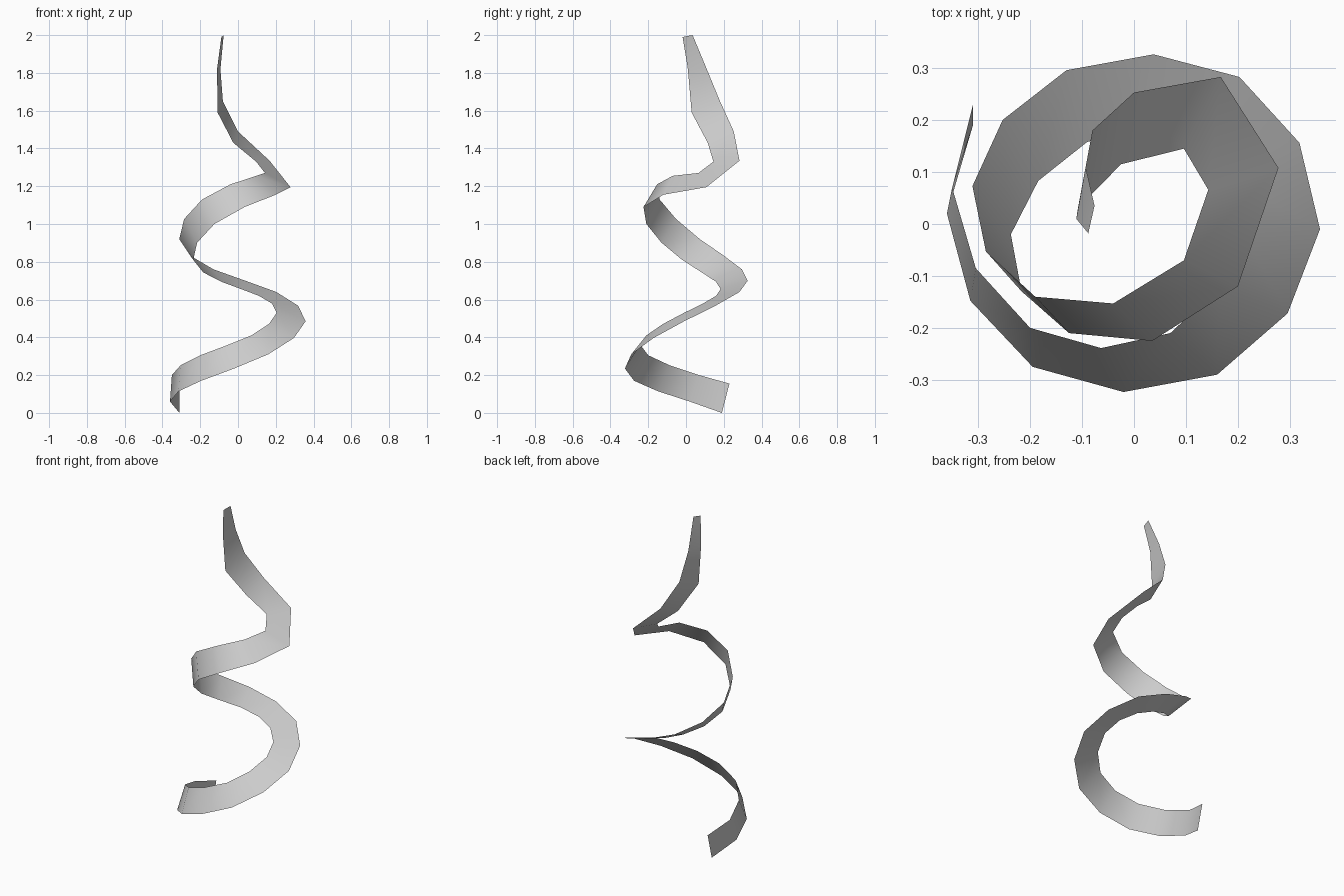
import bpy
import bmesh
from mathutils import Vector

# Remove the default object only
default = bpy.data.objects.get("Cube")
if default:
    bpy.data.objects.remove(default, do_unlink=True)


def make_material(name, colour):
    material = bpy.data.materials.new(name)
    material.use_nodes = True
    material.diffuse_color = colour
    shader = next(n for n in material.node_tree.nodes if n.type == "BSDF_PRINCIPLED")
    shader.inputs["Base Color"].default_value = colour
    return material


def fair_edge(guides):
    """Fill the stations between guide points with a smooth minimum-bend path."""
    last = max(guides)
    points = []
    for station in range(last + 1):
        if station in guides:
            points.append(Vector(guides[station]))
        else:
            points.append((Vector(guides[station - 1]) + Vector(guides[station + 1])) / 2)
    free = [station for station in range(last + 1) if station not in guides]
    for _ in range(40):
        for i in free:
            near = points[i - 1] + points[i + 1]
            far = points[i - 2] + points[i + 2]
            points[i] = (near * 4 - far) / 6
    return points


def build_ribbon(name, lower, upper, material):
    """Bridge two edge paths with one strip of quads."""
    bm = bmesh.new()
    rows = [[bm.verts.new(p) for p in edge] for edge in (lower, upper)]
    for i in range(len(lower) - 1):
        low, high = rows
        bm.faces.new((low[i], low[i + 1], high[i + 1], high[i]))
    for face in bm.faces:
        face.smooth = True
    mesh = bpy.data.meshes.new(name)
    bm.to_mesh(mesh)
    bm.free()
    mesh.materials.append(material)
    ribbon = bpy.data.objects.new(name, mesh)
    bpy.context.collection.objects.link(ribbon)
    return ribbon


# Guide stations on the lower and upper edges, denser where the coil tightens
stations = [0, *range(1, 16, 2), *range(16, 24)]
lower_guides = [
    (-.31, .19, 0), (-.36, .02, .06), (-.195, -.275, .17), (.16, -.29, .31),
    (.358, -.01, .485), (.203, .283, .64), (-.13, .296, .76), (-.311, .073, .92),
    (-.19, -.14, 1.13), (-.04, -.153, 1.21), (.096, -.07, 1.255), (.143, .066, 1.27),
    (.096, .145, 1.33), (-.025, .115, 1.43), (-.108, .03, 1.59), (-.111, .01, 1.82),
    (-.088, -.018, 1.99),
]
upper_guides = [
    (-.31, .23, .155), (-.35, .07, .2), (-.2, -.2, .305), (.07, -.21, .41),
    (.205, -.01, .53), (.11, .16, .62), (-.09, .158, .695), (-.237, -.02, .81),
    (-.125, -.21, 1), (.035, -.225, 1.09), (.2, -.12, 1.155), (.278, .108, 1.195),
    (.167, .283, 1.335), (0, .253, 1.49), (-.08, .18, 1.65), (-.093, .11, 1.82),
    (-.076, .035, 2),
]

# Spiral ribbon
grey = make_material("light grey", (.6, .6, .6, 1))
lower_edge = fair_edge(dict(zip(stations, lower_guides)))
upper_edge = fair_edge(dict(zip(stations, upper_guides)))
build_ribbon("spiral_ribbon", lower_edge, upper_edge, grey)
